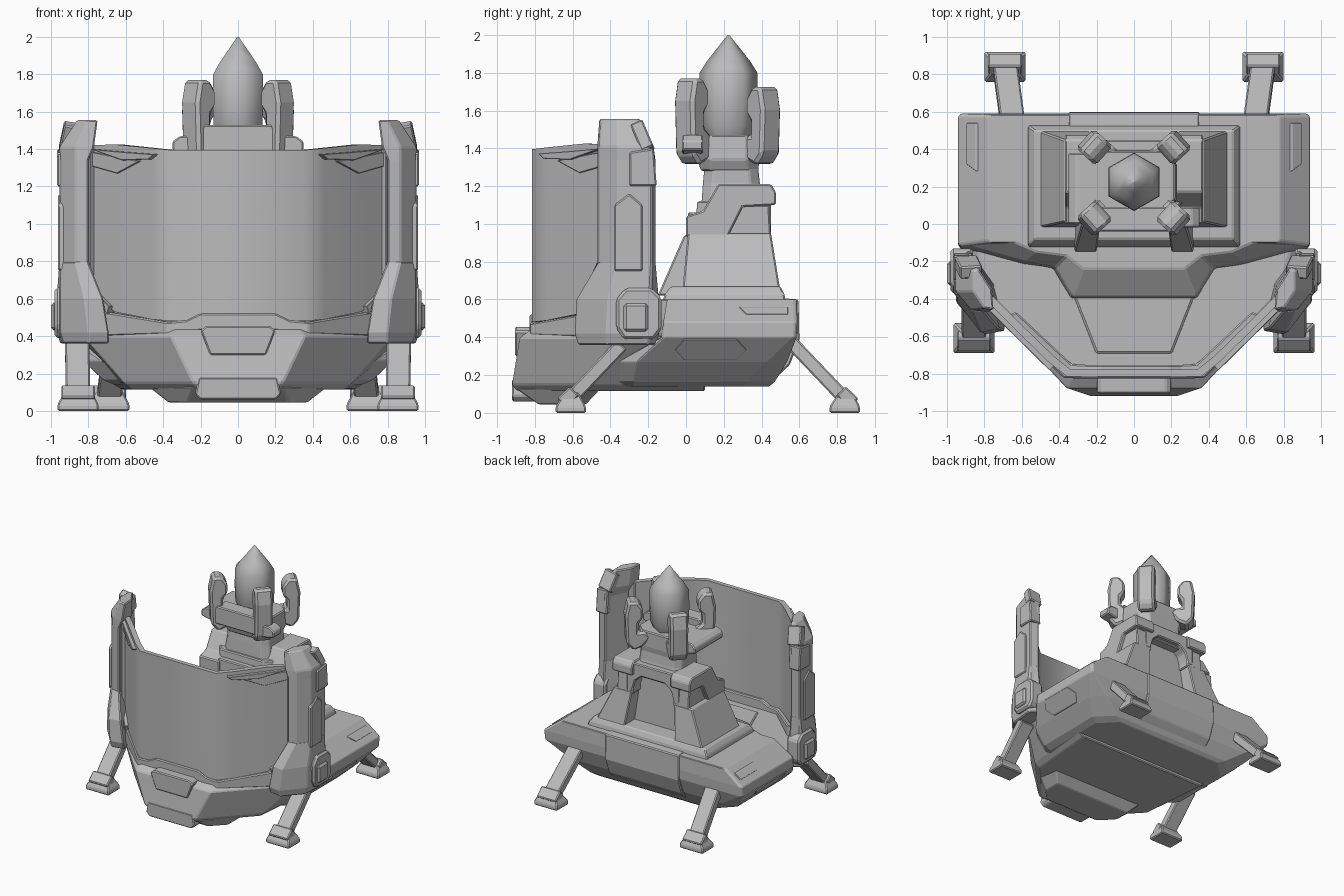
import bpy, bmesh, math
from mathutils import Vector

GREY = bpy.data.materials.new("plain grey")
GREY.diffuse_color = (0.5, 0.5, 0.5, 1)


def loft(name, rings, mirror=False, bevel=0.008):
    """Skin a list of equal-length 3D rings and cap both ends."""
    bm = bmesh.new()
    vs = [[bm.verts.new(p) for p in r] for r in rings]
    n = len(vs[0])
    for a, b in zip(vs, vs[1:]):
        for i in range(n):
            j = (i + 1) % n
            bm.faces.new((a[i], a[j], b[j], b[i]))
    bm.faces.new(vs[0])
    bm.faces.new(vs[-1])
    bmesh.ops.recalc_face_normals(bm, faces=bm.faces)
    me = bpy.data.meshes.new(name)
    bm.to_mesh(me)
    bm.free()
    ob = bpy.data.objects.new(name, me)
    bpy.context.collection.objects.link(ob)
    me.materials.append(GREY)
    if bevel:
        m = ob.modifiers.new("bevel", 'BEVEL')
        m.width, m.segments, m.limit_method = bevel, 1, 'ANGLE'
        m.angle_limit = math.radians(25)
    if mirror:
        m = ob.modifiers.new("mirror", 'MIRROR')
        m.use_mirror_merge = False
    return ob


def layers(name, rows, **k):
    """Stack plan outlines: rows of (z, [(x, y), ...])."""
    return loft(name, [[(x, y, z) for x, y in pts] for z, pts in rows], **k)


def sym(name, rows, **k):
    """Stack plan outlines given as right halves, closed by symmetry."""
    return layers(name, [(z, h + [(-x, y) for x, y in reversed(h)]) for z, h in rows], **k)


def rect(x0, x1, y0, y1, c=0.0):
    if not c:
        return [(x0, y0), (x1, y0), (x1, y1), (x0, y1)]
    return [(x0 + c, y0), (x1 - c, y0), (x1, y0 + c), (x1, y1 - c),
            (x1 - c, y1), (x0 + c, y1), (x0, y1 - c), (x0, y0 + c)]


def side_prism(name, yz, x0, x1, **k):
    return loft(name, [[(x, y, z) for y, z in yz] for x in (x0, x1)], **k)


def front_prism(name, xz, y0, y1, **k):
    return loft(name, [[(x, y, z) for x, z in xz] for y in (y0, y1)], **k)


def bar(name, a, b, w, t, **k):
    """Rectangular bar from a to b; w is the mostly-x width."""
    a, b = Vector(a), Vector(b)
    d = (b - a).normalized()
    up = Vector((1, 0, 0)).cross(d).normalized()
    rt = d.cross(up)
    return loft(name, [[p + rt * (w / 2 * i) + up * (t / 2 * j)
                        for i, j in ((-1, -1), (1, -1), (1, 1), (-1, 1))] for p in (a, b)], **k)


def smooth(ob, angle):
    bpy.ops.object.select_all(action='DESELECT')
    bpy.context.view_layer.objects.active = ob
    ob.select_set(True)
    bpy.ops.object.shade_smooth_by_angle(angle=math.radians(angle))


# ---- hull ----
layers("rear_hull", [
    (0.14, rect(-0.66, 0.66, -0.42, 0.44, 0.14)),
    (0.165, rect(-0.72, 0.72, -0.42, 0.47, 0.14)),
    (0.27, rect(-0.83, 0.83, -0.36, 0.535, 0.10)),
    (0.40, rect(-0.94, 0.94, -0.13, 0.585, 0.015)),
    (0.48, rect(-0.94, 0.94, -0.12, 0.59, 0.015)),
    (0.60, rect(-0.78, 0.78, -0.10, 0.585, 0.015))])
sym("front_hull", [
    (0.115, [(0.21, -0.90), (0.57, -0.52), (0.62, 0.1)]),
    (0.15, [(0.24, -0.92), (0.61, -0.53), (0.68, 0.1)]),
    (0.40, [(0.36, -0.88), (0.83, -0.38), (0.91, 0.0)]),
    (0.44, [(0.33, -0.82), (0.78, -0.36), (0.87, 0.0)])])
sym("nose_keel", [
    (0.045, [(0.27, -0.78), (0.37, -0.68), (0.37, -0.53)]),
    (0.13, [(0.24, -0.90), (0.48, -0.62), (0.45, -0.45)])])
front_prism("nose_badge_plate", [(-0.2, 0.43), (-0.17, 0.455), (0.17, 0.455), (0.2, 0.43),
            (0.15, 0.30), (-0.15, 0.30)], -0.905, -0.80)
front_prism("nose_bumper", [(-0.23, 0.09), (-0.21, 0.18), (0.21, 0.18), (0.23, 0.09),
            (0.2, 0.06), (-0.2, 0.06)], -0.92, -0.75)
sym("front_deck_step", [
    (0.40, [(0.34, -0.40), (0.44, -0.24), (0.60, -0.22), (0.93, -0.13), (0.93, 0.0)]),
    (0.50, [(0.33, -0.39), (0.42, -0.23), (0.58, -0.20), (0.91, -0.11), (0.90, 0.0)]),
    (0.60, [(0.27, -0.24), (0.36, -0.17), (0.52, -0.15), (0.70, -0.07), (0.75, 0.0)])])
layers("cockpit_floor_panel", [(0.41, [(-0.21, -0.70), (0.21, -0.70), (0.34, -0.36), (-0.34, -0.36)]),
                               (0.45, [(-0.20, -0.69), (0.20, -0.69), (0.33, -0.36), (-0.33, -0.36)])])
side_prism("rear_hull_panel", [(0.50, 0.608), (0.595, 0.60), (0.60, 0.39), (0.55, 0.255),
           (0.47, 0.18), (0.40, 0.3)], -0.35, 0.35)


def hull_plate(name, pts, base, off):
    """Thin plate lying on a sloped hull side; base maps z to x."""
    loft(name, [[(base(z) + o, y, z) for y, z in pts] for o in (-0.02, off)],
         mirror=True, bevel=0.004)


hull_plate("hull_side_hatch", [(-0.06, 0.335), (-0.01, 0.39), (0.27, 0.39), (0.32, 0.335),
           (0.27, 0.28), (-0.01, 0.28)], lambda z: 0.83 + (z - 0.27) * 0.846, 0.012)
hull_plate("hull_side_slot", [(0.28, 0.56), (0.54, 0.56), (0.54, 0.52), (0.32, 0.52)],
           lambda z: 0.94 - (z - 0.48) * 1.33, 0.012)

# ---- landing legs ----
for nm, foot, top in (("front", (0.855, -0.61), (0.86, -0.34, 0.36)),
                      ("rear", (0.69, 0.84), (0.65, 0.55, 0.38))):
    fx, fy = foot
    s = 1 if nm == "rear" else -1
    bar(nm + "_leg", (fx, fy + s * 0.005, 0.07), top, 0.13, 0.072, mirror=True)
    layers(nm + "_foot", [(0.0, rect(fx - 0.11, fx + 0.11, fy - 0.08, fy + 0.08)),
                          (0.035, rect(fx - 0.11, fx + 0.11, fy - 0.08, fy + 0.08)),
                          (0.11, rect(fx - 0.07, fx + 0.07, fy - 0.03, fy + 0.04))], mirror=True)
    bar(nm + "_ankle_cuff", (fx, fy + s * 0.05, 0.05), (fx, fy - s * 0.02, 0.115), 0.18, 0.07,
        mirror=True)

# ---- wrap-around shield: columns of x, y, bottom z, top z ----
COLS = [(0.36, -0.815, 0.48, 1.395), (0.46, -0.735, 0.49, 1.405),
        (0.66, -0.54, 0.53, 1.425), (0.80, -0.40, 0.64, 1.42)]


def wrap(name, cols, t_out, t_in, bevel):
    full = [(-x, y, a, b) for x, y, a, b in reversed(cols)] + cols
    rings = []
    for x, y, a, b in full:
        o = Vector((x, y + 0.2, 0)) * t_out
        i = Vector((x, y + 0.2, 0)) * t_in
        rings.append([(o.x, o.y - 0.2, a), (o.x, o.y - 0.2, b),
                      (i.x, i.y - 0.2, b), (i.x, i.y - 0.2, a)])
    return loft(name, rings, bevel=bevel)


smooth(wrap("shield", COLS, 1.0, 0.94, 0), 45)
wrap("shield_bottom_rail", [(0.20, -0.815, 0.43, 0.52), (0.27, -0.815, 0.42, 0.485),
     (0.37, -0.81, 0.41, 0.475), (0.70, -0.50, 0.40, 0.53)], 1.02, 0.90, 0.008)


def on_side(x):
    return -0.735 + (x - 0.46) * 0.985


for nm, pts, off in (
        ("shield_top_fin", [(0.43, 1.372), (0.60, 1.385), (0.77, 1.40), (0.60, 1.34), (0.46, 1.345)], 0.02),
        ("shield_corner_plate", [(0.52, 1.335), (0.78, 1.385), (0.78, 1.31), (0.64, 1.27)], 0.008),
        ("shield_edge_frame", [(0.77, 1.40), (0.82, 1.42), (0.82, 0.64), (0.68, 0.52),
                               (0.67, 0.56), (0.77, 0.66)], 0.02)):
    loft(nm, [[(x + o, on_side(x) - o, z) for x, z in pts] for o in (-0.02, off)],
         mirror=True, bevel=0.003)

# ---- shield pillars ----
S = [(0.80, -0.47), (0.87, -0.46), (0.95, -0.36), (0.955, -0.18), (0.88, -0.16), (0.80, -0.34)]
layers("shield_pillar", [
    (0.60, S), (1.34, S),
    (1.41, [(0.77, -0.47), (0.87, -0.46), (0.955, -0.36), (0.955, -0.19), (0.87, -0.17), (0.77, -0.34)]),
    (1.555, [(0.75, -0.46), (0.80, -0.45), (0.86, -0.36), (0.86, -0.25), (0.83, -0.24), (0.76, -0.35)])],
    mirror=True)
bar("pillar_rear_cap", (0.87, -0.26, 1.53), (0.90, -0.20, 1.39), 0.12, 0.07, mirror=True)
side_prism("pillar_side_strip", [(-0.38, 0.75), (-0.38, 1.10), (-0.30, 1.16), (-0.23, 1.10), (-0.23, 0.75)],
           0.90, 0.963, mirror=True)
side_prism("pillar_upper_strip", [(-0.30, 1.2), (-0.30, 1.38), (-0.17, 1.40), (-0.155, 1.2)],
           0.86, 0.967, mirror=True)
layers("pillar_knee", [
    (0.36, [(0.69, -0.55), (0.80, -0.57), (0.93, -0.42), (0.95, -0.20), (0.88, -0.15), (0.75, -0.32)]),
    (0.42, [(0.69, -0.57), (0.80, -0.59), (0.95, -0.42), (0.97, -0.19), (0.88, -0.14), (0.75, -0.32)]),
    (0.60, [(0.72, -0.56), (0.82, -0.58), (0.95, -0.41), (0.97, -0.19), (0.88, -0.14), (0.76, -0.33)]),
    (0.80, S)], mirror=True)
side_prism("knee_hub", [(-0.37, 0.45), (-0.33, 0.39), (-0.17, 0.39), (-0.13, 0.44), (-0.13, 0.61),
           (-0.18, 0.66), (-0.32, 0.66), (-0.37, 0.60)], 0.86, 0.98, mirror=True, bevel=0.015)
side_prism("knee_hub_boss", [(-0.33, 0.43), (-0.2, 0.43), (-0.2, 0.58), (-0.33, 0.58)],
           0.9, 1.0, mirror=True, bevel=0.015)

# ---- tower ----
layers("tower_plinth", [(0.58, rect(-0.57, 0.57, -0.13, 0.53)),
                        (0.63, rect(-0.56, 0.56, -0.11, 0.52)),
                        (0.67, rect(-0.53, 0.53, -0.08, 0.50))])
layers("tower_core", [(0.62, rect(-0.32, 0.32, 0.02, 0.36, 0.06)),
                      (1.12, rect(-0.26, 0.26, 0.06, 0.34, 0.06))])
layers("tower_buttress", [(0.64, rect(0.24, 0.51, -0.02, 0.50)),
                          (0.95, rect(0.20, 0.37, 0.01, 0.45))], mirror=True)
layers("tower_front_brace", [(0.62, rect(0.20, 0.32, -0.15, 0.1)),
                             (0.94, rect(0.18, 0.28, -0.01, 0.1))], mirror=True)
side_prism("tower_collar", [(0.0, 0.93), (0.0, 1.04), (0.09, 1.07), (0.17, 1.21), (0.45, 1.21), (0.475, 1.17),
           (0.475, 1.10), (0.30, 1.09), (0.22, 0.93)], 0.18, 0.37, mirror=True)
side_prism("collar_shoulder", [(0.20, 0.93), (0.28, 1.10), (0.44, 1.10), (0.45, 0.93)], 0.19, 0.34, mirror=True)
# arched beam between the rear buttresses
front_prism("tower_rear_arch", [(-0.25, 0.95), (-0.25, 1.1), (-0.2, 1.2), (0.2, 1.2), (0.25, 1.1), (0.25, 0.95),
            (0.2, 0.95), (0.17, 1.05), (0.11, 1.1), (-0.11, 1.1), (-0.17, 1.05), (-0.2, 0.95)], 0.30, 0.45)
front_prism("tower_front_beam", [(-0.2, 0.94), (-0.2, 1.06), (0.2, 1.06), (0.2, 0.94)], 0.01, 0.12)
layers("tower_neck", [(1.08, rect(-0.22, 0.22, 0.08, 0.42, 0.05)),
                      (1.22, rect(-0.20, 0.20, 0.09, 0.39, 0.05)),
                      (1.32, rect(-0.20, 0.20, 0.10, 0.38, 0.05))])

# ---- launcher head and claws ----
layers("launcher_head", [(1.28, rect(-0.20, 0.20, 0.08, 0.38, 0.05)),
                         (1.34, rect(-0.23, 0.23, 0.06, 0.39, 0.07)),
                         (1.47, rect(-0.22, 0.22, 0.06, 0.39, 0.07))])
front_prism("head_front_plate", [(-0.22, 1.38), (-0.22, 1.47), (-0.18, 1.53), (0.18, 1.53), (0.22, 1.47),
            (0.22, 1.38)], -0.04, 0.09)
RAIL = [(0.20, 1.36), (0.35, 1.39), (0.35, 1.44), (0.31, 1.47), (0.20, 1.47)]
front_prism("head_left_rail", [(-x, z) for x, z in RAIL], 0.0, 0.38)
front_prism("head_right_lug", RAIL, -0.02, 0.09)
CLAW = [(0.15, 1.42), (0.22, 1.34), (0.29, 1.31), (0.345, 1.37), (0.355, 1.65), (0.33, 1.77), (0.26, 1.77),
        (0.215, 1.71), (0.215, 1.63), (0.25, 1.59), (0.25, 1.51), (0.2, 1.47)]
for nm, ang, drop in (("front_claw", -42, 0.0), ("rear_claw", 42, 0.045)):
    c, s = math.cos(math.radians(ang)), math.sin(math.radians(ang))
    loft(nm, [[(r * c - w * s, 0.22 + r * s + w * c, z - (drop if z > 1.5 else 0)) for r, z in CLAW]
              for w in (-0.07, 0.07)], mirror=True, bevel=0.018)

# ---- pointed capsule (hexagonal, smooth) ----
PROFILE = [(0.12, 1.45), (0.15, 1.52), (0.156, 1.65), (0.153, 1.80), (0.115, 1.86), (0.06, 1.93), (0.004, 2.0)]
smooth(loft("pointed_capsule", [[(r * math.sin(i * math.pi / 3), 0.225 + r * math.cos(i * math.pi / 3), z)
            for i in range(6)] for r, z in PROFILE], bevel=0), 65)
